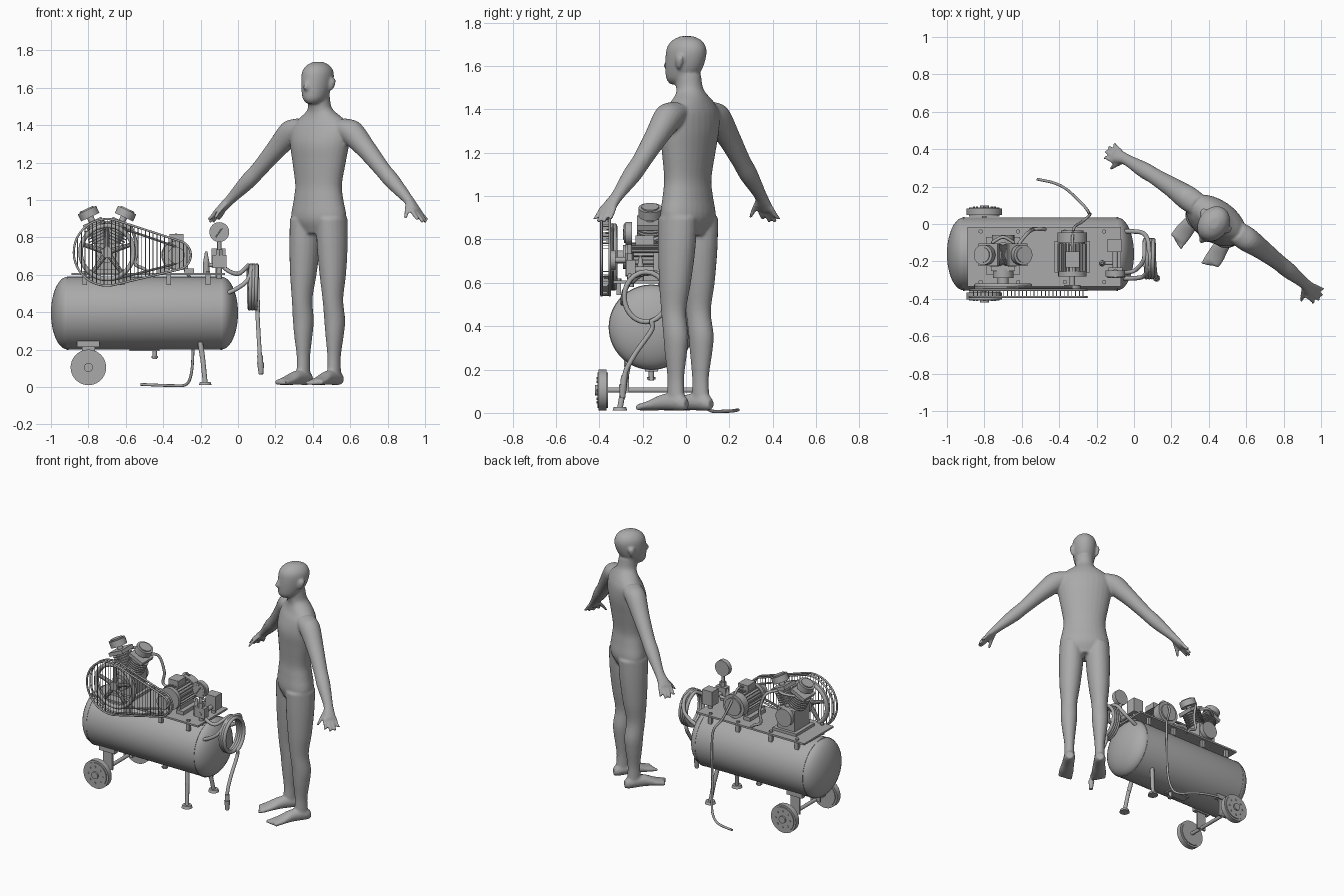
import bpy, bmesh, math
from mathutils import Vector, Matrix

if "Cube" in bpy.data.objects:
    bpy.data.objects.remove(bpy.data.objects["Cube"])

grey = bpy.data.materials.new("plain grey")
grey.diffuse_color = (0.4, 0.4, 0.4, 1)
grey.use_nodes = True
grey.node_tree.nodes["Principled BSDF"].inputs["Base Color"].default_value = grey.diffuse_color
X, Y, Z = Vector((1, 0, 0)), Vector((0, 1, 0)), Vector((0, 0, 1))


def finish(name, bm, angle=35):
    bmesh.ops.recalc_face_normals(bm, faces=bm.faces)
    me = bpy.data.meshes.new(name)
    bm.to_mesh(me)
    bm.free()
    ob = bpy.data.objects.new(name, me)
    bpy.context.collection.objects.link(ob)
    me.materials.append(grey)
    bpy.ops.object.select_all(action='DESELECT')
    ob.select_set(True)
    bpy.context.view_layer.objects.active = ob
    bpy.ops.object.shade_smooth_by_angle(angle=math.radians(angle))
    return ob


def rod(bm, p, q, r, r2=None, n=24):
    p, q = Vector(p), Vector(q)
    m = Matrix.Translation((p + q) / 2) @ (q - p).to_track_quat('Z', 'Y').to_matrix().to_4x4()
    bmesh.ops.create_cone(bm, cap_ends=True, segments=n, radius1=r, radius2=r if r2 is None else r2,
                          depth=(q - p).length, matrix=m)


def box(bm, c, s, rot=None):
    m = Matrix.Translation(c) @ (rot or Matrix()) @ Matrix.Diagonal((*s, 1))
    bmesh.ops.create_cube(bm, size=1, matrix=m)


def spline(pts, k=6):
    """Catmull-Rom resampling of vectors of any size."""
    P = [Vector(p) for p in pts]
    P = [P[0] * 2 - P[1]] + P + [P[-1] * 2 - P[-2]]
    out = []
    for a, b, c, d in zip(P, P[1:], P[2:], P[3:]):
        for i in range(k):
            t = i / k
            out.append(0.5 * (2 * b + (c - a) * t + (2 * a - 5 * b + 4 * c - d) * t * t
                              + (3 * b - a - 3 * c + d) * t ** 3))
    return out + [P[-2]]


def tubes(name, paths, r, closed=False, res=3):
    cu = bpy.data.curves.new(name, 'CURVE')
    cu.dimensions, cu.bevel_depth, cu.bevel_resolution, cu.use_fill_caps = '3D', r, res, True
    for pts in paths:
        s = cu.splines.new('POLY')
        s.points.add(len(pts) - 1)
        for sp, p in zip(s.points, pts):
            sp.co = (*p, 1)
        s.use_cyclic_u = closed
    tmp = bpy.data.objects.new(name, cu)
    bpy.context.collection.objects.link(tmp)
    me = bpy.data.meshes.new_from_object(tmp.evaluated_get(bpy.context.evaluated_depsgraph_get()))
    bpy.data.objects.remove(tmp)
    bm = bmesh.new()
    bm.from_mesh(me)
    return finish(name, bm, 50)


def loft(bm, secs, u, v, n=20, k=4):
    """Elliptic sections (x, y, z, a, b) in the plane u, v, capped."""
    rings = []
    for s in spline(secs, k):
        c = Vector(s[:3])
        rings.append([bm.verts.new(c + u * s[3] * math.cos(t) + v * s[4] * math.sin(t))
                      for t in [2 * math.pi * i / n for i in range(n)]])
    for a, b in zip(rings, rings[1:]):
        for i in range(n):
            bm.faces.new((a[i], a[(i + 1) % n], b[(i + 1) % n], b[i]))
    bm.faces.new(rings[0])
    bm.faces.new(rings[-1])


# ---- standing figure
bm = bmesh.new()
loft(bm, [(0, .01, .82, .12, .07), (0, .012, .9, .163, .105), (0, .01, 1.0, .147, .098), (0, .01, 1.08, .138, .092),
          (0, .015, 1.2, .158, .103), (0, .02, 1.3, .176, .112), (0, .03, 1.38, .178, .1), (0, .035, 1.43, .14, .08),
          (0, .03, 1.47, .085, .066), (0, .02, 1.5, .062, .062), (0, .01, 1.56, .058, .062)], X, Y, 28)
loft(bm, [(0, -.045, 1.515, .03, .035), (0, -.03, 1.54, .056, .07), (0, -.012, 1.59, .072, .092),
          (0, 0, 1.65, .08, .1), (0, .003, 1.69, .076, .094), (0, .005, 1.72, .056, .07),
          (0, .005, 1.738, .025, .03)], X, Y, 28)
loft(bm, [(0, -.1, 1.63, .008, .01), (0, -.108, 1.6, .014, .017), (0, -.1, 1.585, .012, .01)], X, Y, 10)
for s in (-1, 1):
    # leg and foot
    loft(bm, [(s * .085, .012, .9, .08, .095), (s * .089, .01, .76, .079, .09), (s * .096, .005, .6, .068, .076),
              (s * .1, 0, .47, .053, .06), (s * .102, .014, .36, .054, .06), (s * .102, .014, .28, .047, .054),
              (s * .1, .012, .17, .034, .041), (s * .1, .012, .1, .033, .042), (s * .1, .015, .03, .035, .045)], X, Y)
    loft(bm, [(s * .1, .072, .04, .022, .026), (s * .1, .04, .048, .036, .038), (s * .102, -.05, .05, .04, .038),
              (s * .107, -.13, .033, .049, .023), (s * .109, -.18, .026, .048, .016)], X, Z)
    for i in range(5):
        x = s * (.073 + .018 * i)
        loft(bm, [(x, -.16, .024, .01, .012), (x, -.21 + .009 * i, .021, .01, .011)], X, Z, 10)
    # arm, hand, fingers and thumb
    across = Vector((s * .7, 0, .7))
    loft(bm, [(s * .11, .035, 1.395, .06, .06), (s * .19, .035, 1.365, .07, .066), (s * .29, .035, 1.275, .055, .054),
              (s * .4, .03, 1.165, .044, .044), (s * .47, .025, 1.1, .043, .043), (s * .57, .018, 1.01, .028, .031),
              (s * .61, .01, .972, .023, .036), (s * .645, .004, .936, .017, .042)], across, Y)
    for i in range(4):
        y = -.03 + .022 * i
        e = .012 if i in (0, 3) else 0
        loft(bm, [(s * .63, y, .95, .012, .012), (s * (.67 - e / 2), y * 1.2, .91, .011, .011),
                  (s * (.695 - e), y * 1.4, .882 + e, .009, .009)], across, Y, 10)
    loft(bm, [(s * .595, -.01, .975, .016, .016), (s * .612, -.045, .935, .013, .013),
              (s * .62, -.07, .9, .009, .009)], X, Y, 10)
    loft(bm, [(s * .078, .015, 1.585, .006, .008), (s * .086, .02, 1.62, .011, .02),
              (s * .086, .025, 1.65, .009, .017)], X, Y, 12)
body = finish("standing_figure", bm, 180)
body.location = (.425, 0, 0)
body.rotation_euler[2] = math.radians(-34.8)
rm = body.modifiers.new("merge", 'REMESH')
rm.mode, rm.voxel_size, rm.use_smooth_shade = 'VOXEL', .008, True
sm = body.modifiers.new("soften", 'SMOOTH')
sm.factor, sm.iterations = .5, 4

# ---- air tank, lathed along x with domed ends
CY = -.16
bm = bmesh.new()
prof = [(-.5 + s * (.41 + .09 * math.sin(a)), .195 * math.cos(a)) for s in (-1, 1)
        for a in [math.pi / 2 * i / 10 for i in (range(10, -1, -1) if s < 0 else range(11))]]
loft(bm, [(x, CY, .395, max(r, .002), max(r, .002)) for x, r in prof], Y, Z, 56, 1)
for x in (-.91, -.09):
    rod(bm, (x - .004, CY, .395), (x + .004, CY, .395), .197, n=56)
rod(bm, (-.445, CY, .15), (-.445, CY, .21), .012)
rod(bm, (-.445, CY, .155), (-.445, CY, .165), .02, n=6)
box(bm, (-.5, CY, .196), (.16, .06, .008))
finish("air_tank", bm)

# ---- mounting plate with tabs
bm = bmesh.new()
box(bm, (-.48, -.175, .604), (.82, .32, .012))
for x in (-.82, -.62, -.37, -.16):
    for y in (-.31, -.04):
        box(bm, (x, y, .575), (.025, .02, .06))
        rod(bm, (x, y, .61), (x, y, .62), .012, n=6)
finish("mounting_plate", bm)

# ---- wheels, axle, bracket
bm = bmesh.new()
for y, s in ((-.385, -1), (.065, 1)):
    rod(bm, (-.8, y - .018, .105), (-.8, y + .018, .105), .095, n=40)
    rod(bm, (-.8, y - .024, .105), (-.8, y + .024, .105), .082, n=40)
    rod(bm, (-.8, y, .105), (-.8, y + s * .035, .105), .024)
    for i in range(8):
        a = i * math.pi / 4
        p = Vector((-.8 + .055 * math.cos(a), y + s * .02, .105 + .055 * math.sin(a)))
        rod(bm, p, p + Y * s * .008, .006, n=8)
rod(bm, (-.8, -.4, .105), (-.8, .08, .105), .012)
finish("wheels_and_axle", bm)
bm = bmesh.new()
for y in (-.27, -.05):
    box(bm, (-.8, y, .18), (.07, .012, .17))
    box(bm, (-.8, y, .235), (.12, .03, .04))
finish("wheel_brackets", bm)

# ---- splayed front legs with round feet
bm = bmesh.new()
for s in (-1, 1):
    rod(bm, (-.205, CY + s * .1, .26), (-.19, CY + s * .12, .16), .014)
    rod(bm, (-.19, CY + s * .12, .165), (-.175, CY + s * .145, .02), .013)
    rod(bm, (-.175, CY + s * .145, .01), (-.175, CY + s * .145, .028), .034, .028)
finish("support_legs", bm)

# ---- belt guard: outline swept around the two pulleys, with vertical wires
def half_height(x):
    best = (.72, 0)
    for i in range(61):
        t = i / 60
        cx, cz, r = -.7 + .37 * t, .72 - .015 * t, .178 - .1 * t
        d = r * r - (x - cx) ** 2
        if d > 0 and d ** .5 > best[1]:
            best = (cz, d ** .5)
        elif best[1] == 0:
            best = (cz, 0)
    return best

L, R = -.878, -.252
xs = [(L + R) / 2 - (R - L) / 2 * math.cos(math.pi * i / 60) for i in range(61)]
rim = [(x, sum(half_height(x))) for x in xs]
rim += [(x, half_height(x)[0] - half_height(x)[1]) for x in xs[-2:0:-1]]
tubes("guard_rims", [[(x, y, z) for x, z in rim] for y in (-.39, -.352)], .006, True)
wires = []
for i in range(1, 31):
    x = L + (R - L) * i / 31
    c, h = half_height(x)
    wires.append([(x, -.352, c + h), (x, -.39, c + h), (x, -.39, c - h), (x, -.352, c - h)])
tubes("guard_wires", wires, .0024, res=1)

# ---- flywheel, motor pulley and belt
circle = lambda cx, cz, r, y: [(cx + r * math.cos(a), y, cz + r * math.sin(a))
                               for a in [math.pi * i / 24 for i in range(48)]]
tubes("flywheel_rim", [circle(-.7, .72, .142, y) for y in (-.345, -.33)], .013, True)
bm = bmesh.new()
for i in range(5):
    a = math.pi / 2 + i * math.tau / 5
    rod(bm, (-.7, -.337, .72), (-.7 + .14 * math.cos(a), -.337, .72 + .14 * math.sin(a)), .016, .011, 10)
rod(bm, (-.7, -.355, .72), (-.7, -.25, .72), .03)
rod(bm, (-.33, -.352, .705), (-.33, -.325, .705), .045)
rod(bm, (-.33, -.345, .705), (-.33, -.24, .705), .014)
for s in (-1, 1):
    rod(bm, (-.68, -.338, .72 + s * .15), (-.33, -.338, .705 + s * .045), .006, n=8)
finish("spokes_and_pulley", bm)

# ---- twin cylinder pump
bm = bmesh.new()
box(bm, (-.7, -.17, .69), (.13, .16, .16))
box(bm, (-.7, -.17, .618), (.18, .2, .02))
for y0, y1, r in ((-.29, -.24, .055), (-.1, -.06, .06)):
    rod(bm, (-.7, y0, .72), (-.7, y1, .72), r)
finish("crankcase", bm)
bm, bf = bmesh.new(), bmesh.new()
for s in (-1, 1):
    rot = Matrix.Rotation(s * math.radians(25), 4, 'Y')
    d = rot.to_3x3() @ Z
    o = Vector((-.7, -.165, .715))
    rod(bm, o, o + d * .17, .042)
    for i in range(6):
        rod(bm, o + d * (.075 + .015 * i), o + d * (.081 + .015 * i), .062, n=20)
    box(bm, o + d * .178, (.11, .12, .024), rot)
    rod(bf, o + d * .19, o + d * .215, .018)
    rod(bf, o + d * .213, o + d * .255, .054, n=32)
    rod(bf, o + d * .255, o + d * .262, .04, n=32)
finish("finned_cylinders", bm)
finish("air_filters", bf)
tubes("discharge_pipe", [spline([(-.76, -.1, .87), (-.7, -.07, .88), (-.64, -.1, .87)]),
                         spline([(-.62, -.11, .87), (-.57, -.05, .85), (-.54, -.03, .74), (-.55, -.03, .66),
                                 (-.5, -.025, .63), (-.47, -.03, .6)])], .009)

# ---- finned electric motor
bm = bmesh.new()
rod(bm, (-.33, -.26, .705), (-.33, -.09, .705), .068, n=32)
for y0, y1, r in ((-.28, -.255, .075), (-.1, -.045, .08), (-.045, -.035, .06)):
    rod(bm, (-.33, y0, .705), (-.33, y1, .705), r, n=32)
for i in range(24):
    m = Matrix.Rotation(i * math.tau / 24, 4, 'Y')
    box(bm, Vector((-.33, -.178, .705)) + m.to_3x3() @ Z * .072, (.005, .15, .016), m)
box(bm, (-.33, -.19, .795), (.075, .085, .045))
for x in (-.4, -.26):
    box(bm, (x, -.175, .622), (.05, .17, .024))
    box(bm, (x + (-.33 - x) * .3, -.175, .65), (.03, .14, .05))
finish("electric_motor", bm)

# ---- pressure switch, manifold, safety valve and gauge
bm = bmesh.new()
box(bm, (-.105, -.115, .69), (.075, .07, .1))
rod(bm, (-.105, -.115, .58), (-.105, -.115, .65), .015)
rod(bm, (-.1, -.28, .66), (-.1, -.09, .66), .015)
box(bm, (-.1, -.255, .67), (.075, .045, .07))
rod(bm, (-.1, -.255, .58), (-.1, -.255, .65), .014)
rod(bm, (-.17, -.21, .6), (-.17, -.21, .67), .017)
rod(bm, (-.17, -.21, .67), (-.17, -.21, .725), .016, .006)
rod(bm, (-.17, -.21, .65), (-.1, -.21, .655), .01)
finish("pressure_switch_and_valves", bm)
bm = bmesh.new()
rod(bm, (-.1, -.26, .69), (-.1, -.26, .785), .011)
rod(bm, (-.1, -.26, .7), (-.1, -.26, .735), .021, n=6)
rod(bm, (-.1, -.28, .828), (-.1, -.248, .828), .053, n=40)
rod(bm, (-.1, -.285, .828), (-.1, -.28, .828), .045, n=40)
rod(bm, (-.12, -.287, .8), (-.085, -.287, .85), .003, n=6)
for i in range(9):
    a = math.radians(-40 + i * 32.5)
    box(bm, (-.1 + .036 * math.cos(a), -.286, .828 + .036 * math.sin(a)), (.01, .003, .003),
        Matrix.Rotation(-a, 4, 'Y'))
finish("pressure_gauge", bm)

# ---- carry handle, coiled hose, blow nozzle and power cable
tubes("carry_handle", [spline([(-.06, -.04, .5), (0, -.04, .53), (.05, -.05, .57), (.075, -.09, .63),
                               (.08, -.16, .645), (.075, -.24, .63), (.05, -.28, .57), (0, -.29, .53),
                               (-.06, -.29, .5)])], .012)
coil = [(.055 + .045 * i / 72, -.185 + .1 * math.sin(i * math.tau / 24), .535 + .115 * math.cos(i * math.tau / 24))
        for i in range(84)]
lead = spline([(-.09, -.255, .655), (-.05, -.26, .62), (0, -.25, .605), (.035, -.22, .63), coil[0]])
drop = spline([coil[-1], (.105, -.16, .38), (.11, -.23, .28), (.115, -.275, .2), (.118, -.285, .15)])
tubes("coiled_hose", [lead[:-1] + coil + drop[1:]], .0115)
bm = bmesh.new()
rod(bm, (.117, -.285, .17), (.121, -.29, .115), .015)
rod(bm, (.121, -.29, .13), (.123, -.293, .068), .019, .012)
finish("hose_nozzle", bm)
tubes("power_cable", [spline([(-.33, -.15, .8), (-.33, -.09, .81), (-.32, -.02, .72), (-.28, .01, .62),
                              (-.24, .045, .55), (-.235, .055, .4), (-.24, .055, .2), (-.25, .075, .07),
                              (-.28, .11, .012), (-.36, .185, .008), (-.43, .22, .01), (-.52, .24, .014)])], .0075)
